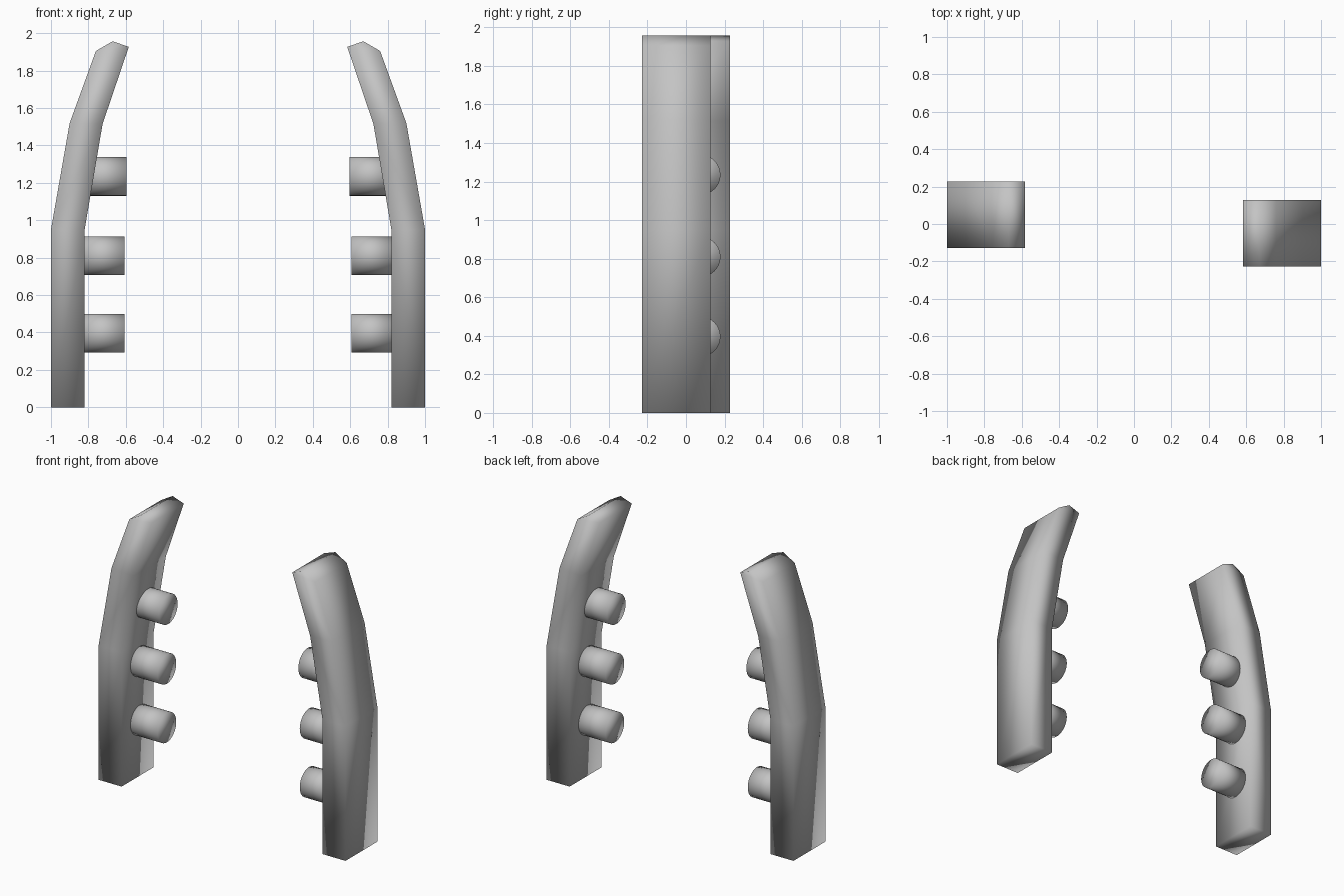
import bpy, bmesh
from math import pi
from mathutils import Matrix

if "Cube" in bpy.data.objects:
    bpy.data.objects.remove(bpy.data.objects["Cube"])

grey = bpy.data.materials.new("plain_grey")
grey.use_nodes = True
colour = (0.55, 0.55, 0.55, 1)
grey.diffuse_color = colour
grey.node_tree.nodes["Principled BSDF"].inputs["Base Color"].default_value = colour

# Outer and inner edge of the curved panel, from the bottom up (x, z)
OUTER = [(-1, 0), (-1, 0.95), (-0.9, 1.52), (-0.76, 1.905)]
INNER = [(-0.82, 0), (-0.82, 0.95), (-0.724, 1.515), (-0.584, 1.927)]
PEAK = (-0.67, 1.957)
Y_FRONT, Y_BACK = -0.128, 0.228

# Pegs: height and position of the free end
PEGS = {"lower": (0.396, -0.608), "middle": (0.81, -0.608), "upper": (1.235, -0.597)}
PEG_RADIUS, PEG_Y, PEG_ROOT = 0.104, 0.075, -0.83


def finish(name, bm, turn):
    """Turn the part to its side and make it a smooth grey object."""
    bm.transform(Matrix.Rotation(turn, 4, "Z"))
    bmesh.ops.recalc_face_normals(bm, faces=bm.faces)
    mesh = bpy.data.meshes.new(name)
    bm.to_mesh(mesh)
    bm.free()
    mesh.materials.append(grey)
    mesh.shade_smooth()
    bpy.context.collection.objects.link(bpy.data.objects.new(name, mesh))


def add_panel(name, turn):
    bm = bmesh.new()
    outer = [bm.verts.new((x, Y_FRONT, z)) for x, z in OUTER]
    inner = [bm.verts.new((x, Y_FRONT, z)) for x, z in INNER]
    peak = bm.verts.new((PEAK[0], Y_FRONT, PEAK[1]))
    for i in range(len(OUTER) - 1):
        bm.faces.new((outer[i], inner[i], inner[i + 1], outer[i + 1]))
    bm.faces.new((outer[-1], inner[-1], peak))
    # Extrude the profile to full depth
    result = bmesh.ops.extrude_face_region(bm, geom=bm.faces[:], use_keep_orig=True)
    moved = [g for g in result["geom"] if isinstance(g, bmesh.types.BMVert)]
    bmesh.ops.translate(bm, verts=moved, vec=(0, Y_BACK - Y_FRONT, 0))
    finish(name, bm, turn)


def add_peg(name, z, end, turn):
    bm = bmesh.new()
    place = Matrix.Translation(((PEG_ROOT + end) / 2, PEG_Y, z)) @ Matrix.Rotation(pi / 2, 4, "Y")
    bmesh.ops.create_cone(bm, cap_ends=True, segments=32, radius1=PEG_RADIUS,
                          radius2=PEG_RADIUS, depth=end - PEG_ROOT, matrix=place)
    finish(name, bm, turn)


# The second side is the first turned half way round
for side, turn in (("right", 0), ("left", pi)):
    add_panel(side + "_panel", turn)
    for level, (z, end) in PEGS.items():
        add_peg(f"{side}_{level}_peg", z, end, turn)
